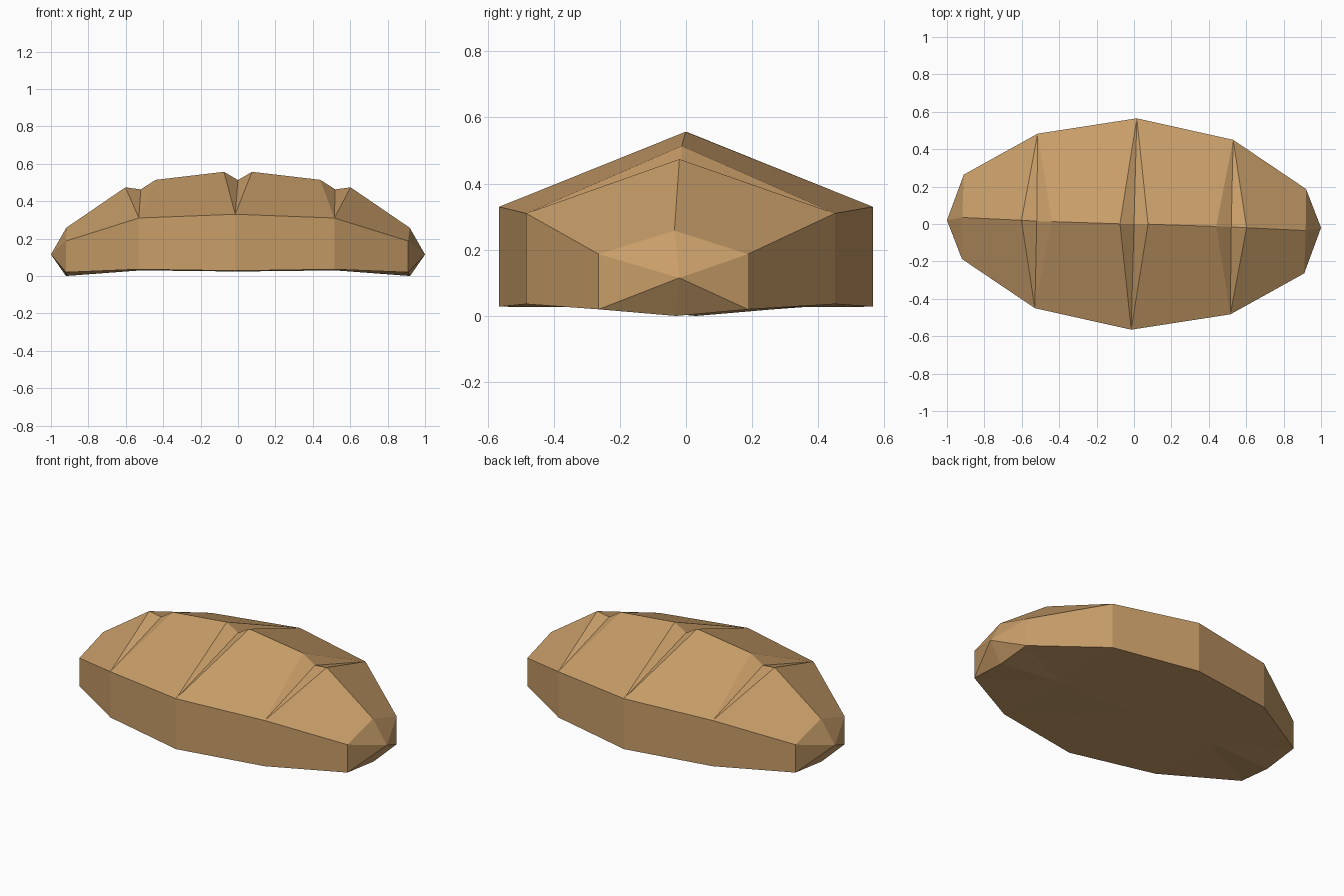
import bpy, bmesh

if "Cube" in bpy.data.objects:
    bpy.data.objects.remove(bpy.data.objects["Cube"])

crust = bpy.data.materials.new("golden_crust")
crust.diffuse_color = (0.58, 0.34, 0.14, 1)
crust.use_nodes = True
crust.node_tree.nodes["Principled BSDF"].inputs["Base Color"].default_value = crust.diffuse_color

bm = bmesh.new()

# Cross-sections of the right half: front xy, back xy, rim z, base z, keel point
sections = [
    ((-0.015, -0.565), (0.015, 0.565), 0.33, 0.028, (0, 0, 0.024)),
    ((0.515, -0.483), (0.53, 0.45), 0.31, 0.036, (0.52, -0.01, 0.03)),
    ((0.91, -0.264), (0.92, 0.187), 0.187, 0.02, (0.92, -0.03, 0.0)),
]
# Crown ridge: valley of middle cut, its lip, lip / valley / lip of the outer cut, end
ridge = [(0, 0, 0.513), (0.075, -0.001, 0.557), (0.44, -0.013, 0.514),
         (0.52, -0.015, 0.463), (0.602, -0.02, 0.474), (0.918, -0.035, 0.258)]
tip = (1.0, -0.02, 0.115)


def build_half(s):
    """Half loaf; s = -1 turns it half a revolution about z."""
    def v(p):
        return bm.verts.new((s * p[0], s * p[1], p[2]))

    def face(*pts):
        bm.faces.new([v(p) for p in pts])

    for side in (0, 1):
        def f(*pts):
            face(*(pts if side == 0 else pts[::-1]))
        rim = [(*c[side], c[2]) for c in sections]
        base = [(*c[side], c[3]) for c in sections]
        keel = [c[4] for c in sections]
        # side walls and underside
        for i in range(2):
            f(base[i], base[i + 1], rim[i + 1], rim[i])
            f(keel[i], keel[i + 1], base[i + 1])
            f(keel[i], base[i + 1], base[i])
        # scored cuts fan out from the rim, crust panels lie between them
        f(rim[0], ridge[1], ridge[0])
        f(rim[0], rim[1], ridge[2], ridge[1])
        f(rim[1], ridge[3], ridge[2])
        f(rim[1], ridge[4], ridge[3])
        f(rim[1], rim[2], ridge[5], ridge[4])
        # faceted end
        f(rim[2], tip, ridge[5])
        f(rim[2], base[2], tip)
        f(base[2], keel[2], tip)


for s in (1, -1):
    build_half(s)
bmesh.ops.remove_doubles(bm, verts=bm.verts, dist=0.001)
bmesh.ops.recalc_face_normals(bm, faces=bm.faces)

mesh = bpy.data.meshes.new("bread_loaf")
bm.to_mesh(mesh)
bm.free()
mesh.materials.append(crust)
loaf = bpy.data.objects.new("bread_loaf", mesh)
bpy.context.collection.objects.link(loaf)
